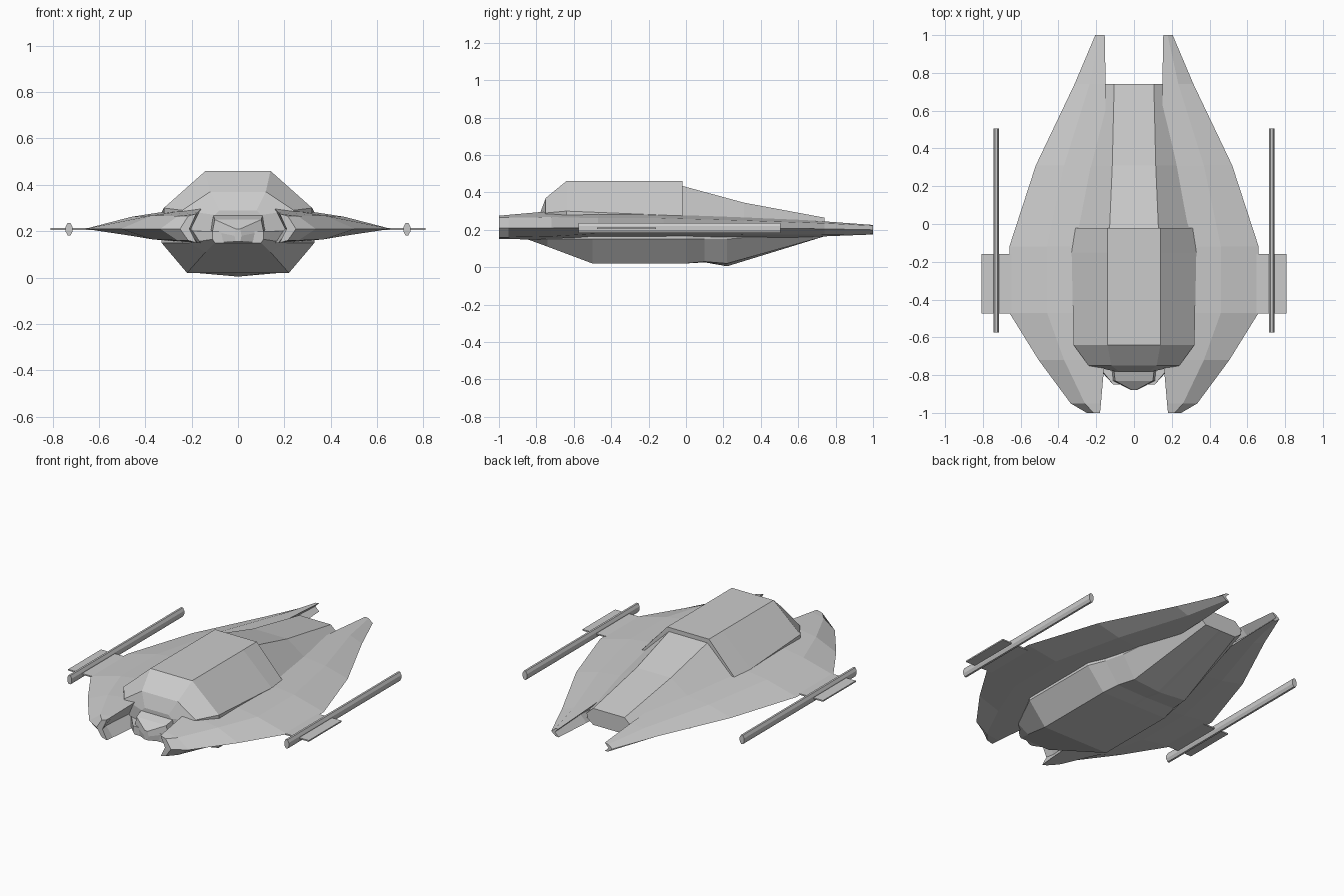
import bpy, bmesh


def loft(name, rings):
    """Skin closed rings of 3D points into a flat-faced solid."""
    bm = bmesh.new()
    rows = [[bm.verts.new(p) for p in r] for r in rings]
    n = len(rows[0])
    for a, b in zip(rows, rows[1:]):
        for i in range(n):
            j = (i + 1) % n
            bm.faces.new((a[i], a[j], b[j], b[i]))
    bm.faces.new(rows[0])
    bm.faces.new(rows[-1])
    bmesh.ops.remove_doubles(bm, verts=bm.verts, dist=1e-5)
    bmesh.ops.recalc_face_normals(bm, faces=bm.faces)
    me = bpy.data.meshes.new(name)
    bm.to_mesh(me)
    bm.free()
    ob = bpy.data.objects.new(name, me)
    bpy.context.collection.objects.link(ob)
    return ob


def hull(name, stations):
    """Loft half sections (x, z) at each y, mirrored into full rings."""
    return loft(name, [[(x, y, z) for x, z in half] +
                       [(-x, y, z) for x, z in reversed(half)]
                       for y, half in stations])


def mirrored(ob):
    ob.modifiers.new("mirror", 'MIRROR')


# Raised cabin with sloped front
hull("cabin", [
    (-0.78, [(.10, .20), (.10, .27), (.08, .29)]),
    (-0.75, [(.22, .20), (.24, .29), (.12, .37)]),
    (-0.64, [(.32, .20), (.32, .30), (.14, .46)]),
    (-0.15, [(.33, .20), (.33, .28), (.14, .46)]),
    (-0.02, [(.31, .20), (.315, .27), (.14, .46)]),
])

# Tapering rear deck, one step below the cabin roof
hull("rear_deck", [
    (-0.04, [(.30, .19), (.31, .265), (.13, .44)]),
    (0.31, [(.23, .19), (.235, .26), (.115, .345)]),
    (0.74, [(.14, .19), (.15, .225), (.105, .265)]),
])

# Belly with shallow keel
hull("belly", [
    (-0.85, [(.11, .20), (.11, .165), (.10, .15), (0.01, .15)]),
    (-0.74, [(.20, .20), (.21, .15), (.14, .11), (0.01, .11)]),
    (-0.50, [(.33, .20), (.33, .15), (.22, .02), (0.01, .02)]),
    (0.00, [(.33, .20), (.33, .15), (.22, .02), (0.01, .02)]),
    (0.10, [(.29, .20), (.29, .15), (.20, .03), (0.01, .026)]),
    (0.22, [(.26, .20), (.26, .15), (.18, .02), (0.01, .005)]),
    (0.74, [(.14, .20), (.15, .20), (.105, .165), (0.01, .165)]),
])

# Pointed nose between the front prongs
hull("nose", [
    (-0.74, [(.10, .15), (.12, .21), (.11, .28)]),
    (-0.83, [(.10, .15), (.11, .20), (.10, .25)]),
    (-0.88, [(.01, .155), (.015, .18), (.01, .21)]),
])

# Wing: y, inner x, notch x, middle x, outer x, top z, middle top z, edge z,
# middle bottom z, bottom z
wing_stations = [
    (-1.00, .18, .21, .215, .25, .275, .265, .21, .16, .15),
    (-0.95, .175, .22, .26, .335, .28, .265, .21, .16, .15),
    (-0.72, .155, .20, .37, .505, .30, .268, .21, .165, .148),
    (-0.47, .15, .16, .46, .66, .31, .262, .21, .18, .145),
    (-0.12, .15, .16, .46, .66, .30, .262, .21, .18, .145),
    (0.31, .15, .17, .37, .52, .275, .25, .21, .175, .15),
    (0.74, .15, .19, .235, .315, .245, .235, .205, .175, .165),
    (1.00, .155, .18, .178, .205, .226, .222, .20, .178, .175),
]
mirrored(loft("wing", [
    [(xi, y, zt), (xm, y, zm), (xo, y, ze), (xm, y, zn), (xi, y, zb), (xn, y, ze)]
    for y, xi, xn, xm, xo, zt, zm, ze, zn, zb in wing_stations]))

# Thin side plate carrying the gun
mirrored(loft("side_plate", [
    [(.60, y, .205), (.808, y, .205), (.808, y, .213), (.60, y, .213)]
    for y in (-.475, -.16)]))

# Slim faceted gun barrel
section = [(.006, .027), (.015, .01), (.015, -.01), (.006, -.027)]
section += [(-x, z) for x, z in reversed(section)]
mirrored(loft("gun_barrel", [
    [(.729 + x, y, .209 + z) for x, z in section] for y in (-.575, .505)]))
